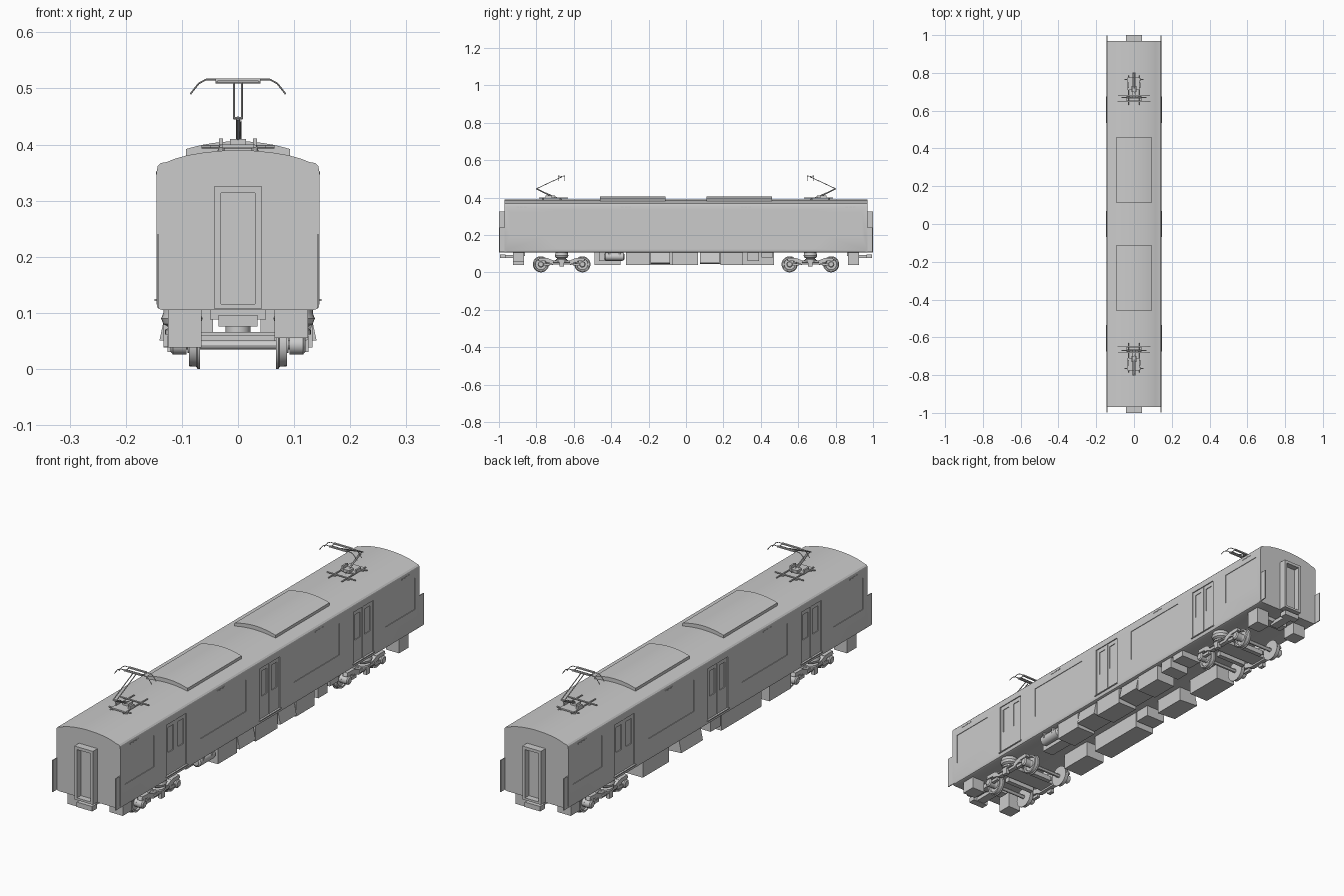
import bpy, bmesh, math
from mathutils import Vector, Matrix

if "Cube" in bpy.data.objects:
    bpy.data.objects.remove(bpy.data.objects["Cube"])

def finish(name, bm, smooth=False):
    bmesh.ops.recalc_face_normals(bm, faces=bm.faces)
    me = bpy.data.meshes.new(name)
    bm.to_mesh(me)
    bm.free()
    ob = bpy.data.objects.new(name, me)
    bpy.context.collection.objects.link(ob)
    if smooth:
        shade(ob)
    return ob

def shade(ob):
    bpy.ops.object.select_all(action='DESELECT')
    ob.select_set(True)
    bpy.context.view_layer.objects.active = ob
    bpy.ops.object.shade_smooth_by_angle(angle=math.radians(30))

def add_box(bm, x0, x1, y0, y1, z0, z1):
    m = Matrix.Translation(((x0+x1)/2, (y0+y1)/2, (z0+z1)/2))
    bmesh.ops.create_cube(bm, size=1, matrix=m @ Matrix.Diagonal((abs(x1-x0), abs(y1-y0), abs(z1-z0), 1)))

def boxes(name, *dims):
    bm = bmesh.new()
    for d in dims:
        add_box(bm, *d)
    return finish(name, bm)

def prism(name, pts, a0, a1, axis, smooth=False):
    """Extrude a cross-section along x (points are y,z) or along y (points are x,z)."""
    bm = bmesh.new()
    place = (lambda p, a: (a, p[0], p[1])) if axis == 'x' else (lambda p, a: (p[0], a, p[1]))
    r0, r1 = [[bm.verts.new(place(p, a)) for p in pts] for a in (a0, a1)]
    for i in range(len(pts)):
        j = (i+1) % len(pts)
        bm.faces.new((r0[i], r0[j], r1[j], r1[i]))
    bm.faces.new(r0)
    bm.faces.new(r1)
    return finish(name, bm, smooth)

def lathe(name, profile, centre, axis='x', n=24):
    """Turn (offset, radius) pairs about an axis."""
    bm = bmesh.new()
    rings = []
    for a, r in profile:
        ring = []
        for k in range(n):
            c, s = r*math.cos(2*math.pi*k/n), r*math.sin(2*math.pi*k/n)
            v = {'x': (a, c, s), 'y': (c, a, s), 'z': (c, s, a)}[axis]
            ring.append(bm.verts.new(Vector(centre) + Vector(v)))
        rings.append(ring)
    for p, q in zip(rings, rings[1:]):
        for k in range(n):
            bm.faces.new((p[k], p[k-1], q[k-1], q[k]))
    bm.faces.new(rings[0])
    bm.faces.new(rings[-1])
    return finish(name, bm, True)

def rods(name, r, *paths):
    bm = bmesh.new()
    for path in paths:
        for a, b in zip(path, path[1:]):
            a, b = Vector(a), Vector(b)
            d = b - a
            m = Matrix.Translation((a+b)/2) @ d.to_track_quat('Z', 'Y').to_matrix().to_4x4()
            bmesh.ops.create_cone(bm, cap_ends=True, segments=8, radius1=r, radius2=r, depth=d.length, matrix=m)
    return finish(name, bm, True)

def carve(ob, dims):
    cutter = boxes("cutter", *dims)
    mod = ob.modifiers.new("cut", 'BOOLEAN')
    mod.object, mod.operation, mod.solver = cutter, 'DIFFERENCE', 'EXACT'
    bpy.context.view_layer.objects.active = ob
    bpy.ops.object.modifier_apply(modifier="cut")
    bpy.data.objects.remove(cutter)

SIDES = (-1, 1)
DOORS = (-0.605, 0, 0.605)

# Car body: one cross-section with rounded sill and arched roof
half = [(0.135, 0.105), (0.142, 0.108), (0.145, 0.116), (0.145, 0.352), (0.143, 0.362), (0.138, 0.367),
        (0.127, 0.369), (0.112, 0.375), (0.09, 0.381), (0.06, 0.386), (0.03, 0.389)]
body = prism("car_body", half + [(0, 0.39)] + [(-x, z) for x, z in reversed(half)], -0.97, 0.97, 'y')
recesses, panes = [], []
for s in SIDES:
    for d in DOORS:
        recesses.append((s*0.141, s*0.16, d-0.065, d+0.065, 0.125, 0.335))
        for t in SIDES:
            panes.append((s*0.138, s*0.16, d+t*0.015, d+t*0.05, 0.215, 0.318))
    for t in SIDES:
        recesses.append((s*0.1425, s*0.16, t*0.155, t*0.45, 0.195, 0.325))
        recesses.append((s*0.1425, s*0.16, t*0.75, t*0.94, 0.195, 0.325))
carve(body, recesses)
carve(body, panes)
shade(body)

# Door seams, sills and small lamps above the windows
for s in SIDES:
    for i, d in enumerate(DOORS):
        boxes("door_centre_strip", (s*0.14, s*0.143, d-0.003, d+0.003, 0.125, 0.335))
        boxes("door_sill", (s*0.14, s*0.149, d-0.07, d+0.07, 0.121, 0.125))
    for y in (-0.88, -0.32, 0.32, 0.88):
        boxes("side_vent", *[(s*0.144, s*0.1465, y+k*0.02-0.007, y+k*0.02+0.007, 0.347, 0.352) for k in (-1, 0, 1)])

# Roof coolers with arched lids
for t in SIDES:
    lid = [(0.093*k/6, 0.406 - 0.014*(k/6)**2) for k in range(-6, 7)]
    prism("roof_cooler", [(-0.093, 0.376)] + lid + [(0.093, 0.376)], t*0.11, t*0.46, 'y', True)

# Gangways, corner guards, couplers and end boxes
for t in SIDES:
    a, b = t*0.965, t*1.0
    boxes("gangway_frame", (-0.042, -0.03, a, b, 0.107, 0.326), (0.03, 0.042, a, b, 0.107, 0.326),
          (-0.03, 0.03, a, b, 0.314, 0.326), (-0.03, 0.03, a, b, 0.107, 0.116))
    boxes("gangway_door", (-0.03, 0.03, a, t*0.975, 0.116, 0.314))
    for s in SIDES:
        boxes("corner_guard", (s*0.141, s*0.1445, t*0.96, t*0.998, 0.11, 0.24))
        boxes("end_box", (s*0.065, s*0.125, t*0.865, t*0.925, 0.038 if s*t > 0 else 0.055, 0.107))
    boxes("coupler", (-0.018, 0.018, t*0.88, t*0.97, 0.078, 0.094), (-0.035, 0.035, t*0.965, t*0.995, 0.076, 0.096))
    boxes("coupler_mount", (-0.05, 0.05, t*0.86, t*0.9, 0.088, 0.107))

# Bogies
for t in SIDES:
    c = t*0.665
    for w in SIDES:
        y = c + w*0.111
        lathe("axle", [(-0.105, 0.008), (0.105, 0.008)], (0, y, 0.043), n=12)
        for s in SIDES:
            lathe("wheel", [(s*a, r) for a, r in ((0.068, 0.028), (0.068, 0.043), (0.072, 0.043), (0.074, 0.039),
                  (0.087, 0.038), (0.087, 0.031), (0.081, 0.029), (0.081, 0.016), (0.09, 0.014))], (0, y, 0.043), n=32)
            lathe("axle_box", [(s*0.092, 0.017), (s*0.116, 0.017), (s*0.12, 0.012)], (0, y, 0.043), n=16)
            boxes("axle_link", (s*0.1, s*0.114, y, y-w*0.05, 0.036, 0.048))
            lathe("axle_spring", [(0.052, 0.011), (0.075, 0.011)], (s*0.106, y-w*0.032, 0), 'z', 12)
        boxes("brake_unit", (-0.065, 0.065, c+w*0.045, c+w*0.065, 0.04, 0.06))
    h = [(0.125, 0.062), (0.085, 0.06), (0.05, 0.043), (-0.05, 0.043), (-0.085, 0.06), (-0.125, 0.062),
         (-0.12, 0.077), (-0.075, 0.076), (-0.045, 0.064), (0.045, 0.064), (0.075, 0.076), (0.12, 0.077)]
    for s in SIDES:
        prism("bogie_side_frame", [(c+y, z) for y, z in h], s*0.097, s*0.116, 'x')
        lathe("air_spring", [(0.062, 0.03), (0.07, 0.03), (0.074, 0.022), (0.08, 0.033), (0.09, 0.037),
              (0.1, 0.033), (0.108, 0.033)], (s*0.1, c, 0), 'z')
        rods("damper", 0.005, [(s*0.121, c-0.045, 0.056), (s*0.121, c+0.045, 0.056)])
        boxes("damper_bracket", (s*0.11, s*0.126, c-0.012, c+0.012, 0.03, 0.06))
    boxes("bogie_bolster", (-0.105, 0.105, c-0.035, c+0.035, 0.05, 0.066))
    lathe("centre_pivot", [(0.06, 0.022), (0.107, 0.022)], (0, c, 0), 'z', 16)

# Underfloor equipment: (start, end, bottom, slanted outer face) along each side
right = [(-0.32, -0.195, 0.038, 0), (-0.19, -0.085, 0.045, 1), (-0.075, 0.065, 0.038, 0), (0.075, 0.18, 0.045, 1),
         (0.185, 0.305, 0.04, 0), (0.33, 0.39, 0.06, 0), (0.405, 0.465, 0.08, 0)]
left = [(-0.49, -0.35, 0.04, 0), (-0.3, -0.04, 0.038, 0), (-0.035, 0.03, 0.06, 0), (0.09, 0.23, 0.045, 1),
        (0.3, 0.47, 0.04, 0)]
for s, row in ((1, right), (-1, left)):
    for y0, y1, z, slant in row:
        if slant:
            prism("slanted_equipment_box", [(s*0.05, z), (s*0.14, z+0.006), (s*0.128, 0.107), (s*0.05, 0.107)], y0, y1, 'y')
        else:
            boxes("equipment_box", (s*0.045, s*0.133, y0, y1, z, 0.107))
lathe("air_tank", [(-0.435, 0.014), (-0.43, 0.021), (-0.335, 0.021), (-0.33, 0.014)], (0.112, 0, 0.084), 'y')
boxes("tank_hanger", *[(0.09, 0.134, y-0.004, y+0.004, 0.084, 0.107) for y in (-0.41, -0.355)])
boxes("equipment_bracket", (0.04, 0.09, -0.465, -0.34, 0.06, 0.107))

# Pantographs, knees pointing towards the car ends
for t in SIDES:
    y = lambda v: t*v
    boxes("pantograph_base", (-0.034, 0.03, y(0.71), y(0.775), 0.394, 0.4))
    rods("pantograph_rails", 0.003, [(-0.065, y(0.67), 0.396), (0.065, y(0.67), 0.396)],
         [(-0.05, y(0.765), 0.396), (0.05, y(0.765), 0.396)],
         *[[(s*0.03, y(0.63), 0.397), (s*0.03, y(0.785), 0.397)] for s in SIDES])
    for s in SIDES:
        for v in (0.67, 0.765):
            lathe("insulator", [(0.384, 0.007), (0.398, 0.005)], (s*0.03, y(v), 0), 'z', 10)
        boxes("base_lug", (s*0.027, s*0.034, y(0.72), y(0.75), 0.398, 0.411))
    boxes("lower_pivot", (-0.014, 0.014, y(0.7), y(0.73), 0.398, 0.41))
    rods("lower_arm", 0.0038, [(0, y(0.715), 0.405), (0, y(0.8), 0.447)])
    rods("control_rod", 0.0015, [(0.005, y(0.69), 0.4), (0.005, y(0.79), 0.442)])
    rods("upper_arm", 0.002, [(-0.008, y(0.8), 0.447), (0.008, y(0.8), 0.447)],
         *[[(s*0.007, y(0.8), 0.447), (s*0.007, y(0.665), 0.51)] for s in SIDES])
    rods("head_frame", 0.0018, [(-0.04, y(0.665), 0.511), (0.04, y(0.665), 0.511)],
         *[[(s*0.038, y(0.648), 0.513), (s*0.038, y(0.682), 0.513)] for s in SIDES])
    for v in (0.65, 0.68):
        boxes("contact_strip", (-0.04, 0.04, y(v)-0.004, y(v)+0.004, 0.513, 0.518))
        rods("contact_horn", 0.0015, *[[(s*0.038, y(v), 0.516), (s*0.057, y(v), 0.516), (s*0.07, y(v), 0.509),
             (s*0.085, y(v), 0.49)] for s in SIDES])
